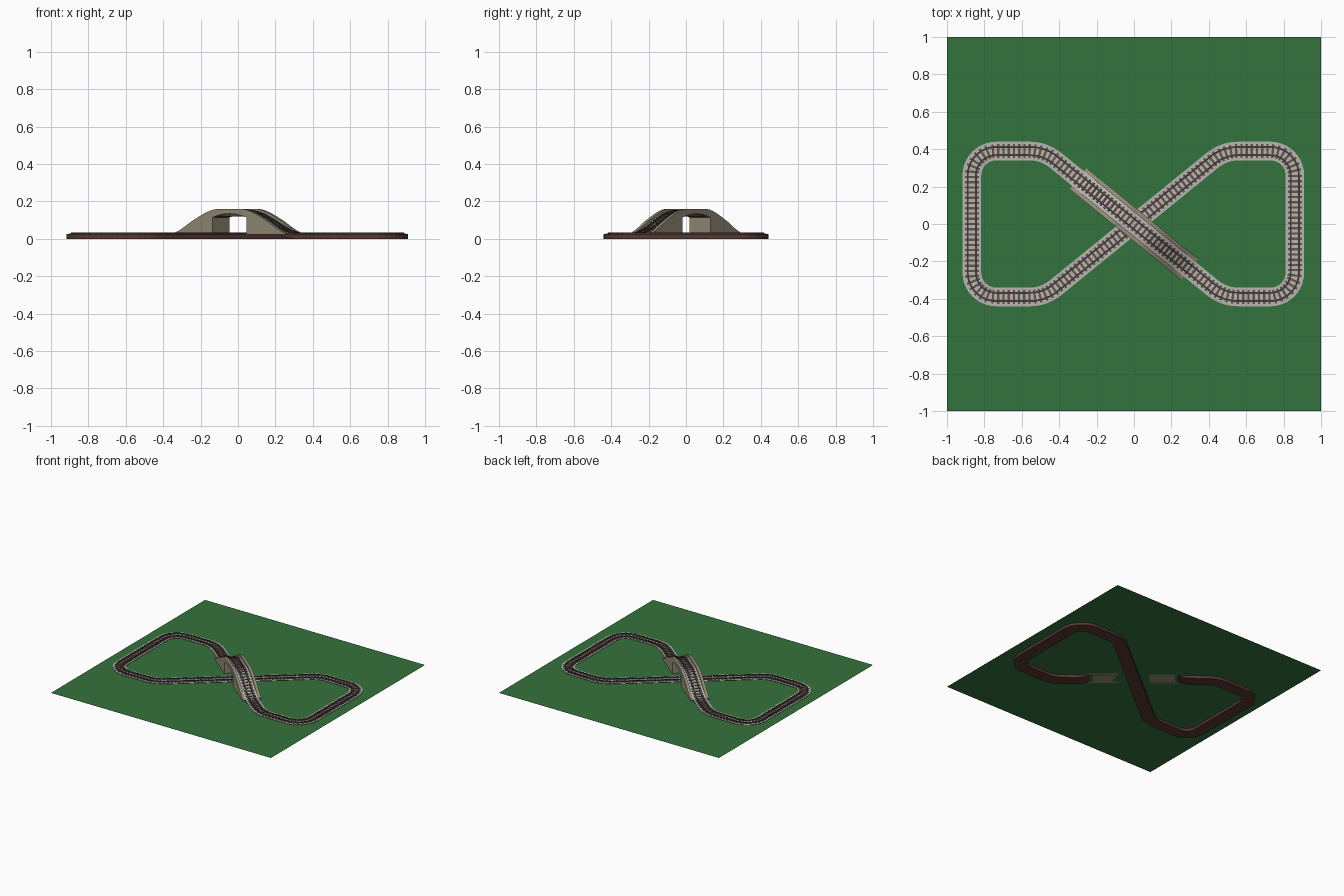
import bpy, bmesh, math
from mathutils import Vector, Matrix

cube = bpy.data.objects.get("Cube")
if cube:
    bpy.data.objects.remove(cube)


def material(name, rgb):
    m = bpy.data.materials.new(name)
    m.diffuse_color = (*rgb, 1)
    m.use_nodes = True
    m.node_tree.nodes["Principled BSDF"].inputs["Base Color"].default_value = (*rgb, 1)
    return m


GRASS = material("grass green", (0.036, 0.17, 0.047))
GRAVEL = material("gravel grey", (0.48, 0.47, 0.45))
EARTH = material("bed brown", (0.095, 0.038, 0.03))
WOOD = material("sleeper brown", (0.14, 0.08, 0.058))
STEEL = material("rail dark grey", (0.045, 0.042, 0.042))
STONE = material("bridge stone", (0.30, 0.265, 0.19))

GROUND = 0.022      # grass level
TOP = 0.025         # gravel level away from the bridge
RISE = 0.12         # bridge height
RAMP = 0.426        # half length of the raised track
WALL = 0.385        # half length of the bridge walls
OPEN = 0.117        # half width of the underpass


def finish(name, bm, *mats):
    bmesh.ops.recalc_face_normals(bm, faces=bm.faces)
    me = bpy.data.meshes.new(name)
    bm.to_mesh(me)
    bm.free()
    for m in mats:
        me.materials.append(m)
    ob = bpy.data.objects.new(name, me)
    bpy.context.scene.collection.objects.link(ob)
    return ob


def deck(s):
    """Gravel height at distance s from the crossing, along the bridge."""
    t = max(0, min(1, (RAMP - abs(s)) / (RAMP - 0.07)))
    return TOP + RISE * t * t * (3 - 2 * t)


# Track centre line: corner points with fillet radii
X, XL, XR, Y = 0.48, -0.867, 0.86, 0.39
WIDE, TIGHT = 0.22, 0.13
corners = [(-X, Y, WIDE), (X, -Y, WIDE), (XR, -Y, TIGHT), (XR, Y, TIGHT),
           (X, Y, WIDE), (-X, -Y, WIDE), (XL, -Y, TIGHT), (XL, Y, TIGHT)]
U = Vector((X, -Y, 0)).normalized()      # along the bridge
N = Vector((-U.y, U.x, 0))               # across the bridge


def fillet(i):
    p, a, b = (Vector(corners[k % 8][:2]) for k in (i, i - 1, i + 1))
    r = corners[i % 8][2]
    d0, d1 = (p - a).normalized(), (b - p).normalized()
    turn = d0.angle_signed(d1)           # clockwise positive
    cut = r * math.tan(abs(turn) / 2)
    start = p - d0 * cut
    side = Vector((d0.y, -d0.x)) * math.copysign(1, turn)
    centre = start + side * r
    steps = 10
    return [centre + Matrix.Rotation(-turn * k / steps, 2) @ (start - centre)
            for k in range(steps + 1)]


path = []
for i in range(8):
    arc, following = fillet(i), fillet(i + 1)
    path += [Vector((*p, TOP)) for p in arc[:-1]]
    a, b = arc[-1], following[0]
    count = max(2, int((b - a).length / 0.02))
    for k in range(count):
        q = a.lerp(b, k / count)
        z = deck(q.dot(U.xy)) if i == 0 else TOP
        path.append(Vector((*q, z)))


def sweep(name, left, right, low, high, *mats):
    """Closed rectangular strip that follows the track."""
    bm = bmesh.new()
    rings = []
    for i, p in enumerate(path):
        d = path[(i + 1) % len(path)] - path[i - 1]
        n = Vector((-d.y, d.x, 0)).normalized()
        rings.append([bm.verts.new(p + n * o + Vector((0, 0, h)))
                      for o, h in ((left, low), (right, low), (right, high), (left, high))])
    for i, r in enumerate(rings):
        q = rings[(i + 1) % len(rings)]
        for k in range(4):
            bm.faces.new((r[k], r[(k + 1) % 4], q[(k + 1) % 4], q[k]))
    return finish(name, bm, *mats)


# Track bed: brown sides, gravel on top
bed = sweep("track_bed", -0.05, 0.05, -TOP, 0, EARTH, GRAVEL)
for f in bed.data.polygons:
    f.material_index = int(f.normal.z > 0.5)

# Rails
for label, o in (("left", 0.022), ("right", -0.022)):
    sweep(label + "_rail", o - 0.005, o + 0.005, 0.001, 0.008, STEEL)

# Sleepers, evenly spaced along the track
bm = bmesh.new()
lengths = [(path[(i + 1) % len(path)] - p).length for i, p in enumerate(path)]
total = sum(lengths)
number = round(total / 0.028)
i, done = 0, 0
for k in range(number):
    want = total * k / number
    while done + lengths[i] < want:
        done += lengths[i]
        i += 1
    a, b = path[i], path[(i + 1) % len(path)]
    d = (b - a).normalized()
    n = Vector((-d.y, d.x, 0)).normalized()
    frame = Matrix((d, n, d.cross(n))).transposed().to_4x4()
    mid = a.lerp(b, (want - done) / lengths[i]) + Vector((0, 0, 0.002))
    bmesh.ops.create_cube(bm, size=1, matrix=Matrix.Translation(mid) @ frame
                          @ Matrix.Diagonal((0.012, 0.074, 0.005, 1)))
finish("sleepers", bm, WOOD)


def slab(name, outline, inner, outer):
    """Extrude an outline of (along, height) points across the bridge."""
    bm = bmesh.new()
    face = bm.faces.new([bm.verts.new(U * s + N * inner + Vector((0, 0, z)))
                         for s, z in outline])
    new = bmesh.ops.extrude_face_region(bm, geom=[face])["geom"]
    bmesh.ops.translate(bm, vec=N * (outer - inner),
                        verts=[v for v in new if isinstance(v, bmesh.types.BMVert)])
    return finish(name, bm, STONE)


def spread(a, b, count):
    return [a + (b - a) * k / count for k in range(count + 1)]


# Side walls with an arched underpass
crest = [(s, deck(s) + 0.015 * min(1, (WALL - abs(s)) / 0.12))
         for s in spread(-WALL, WALL, 40)]
arch = [(s, 0.114 + 0.02 * (1 - (s / OPEN) ** 2)) for s in spread(OPEN, -OPEN, 12)]
outline = crest + [(WALL, GROUND), (OPEN, GROUND)] + arch + [(-OPEN, GROUND), (-WALL, GROUND)]
slab("back_wall", outline, 0.05, 0.0725)
slab("front_wall", outline, -0.05, -0.0725)

# Abutments that carry the deck on both sides of the underpass
for label, sign in (("left", 1), ("right", -1)):
    tops = [(sign * s, deck(s) - 0.012) for s in spread(OPEN, 0.31, 12)]
    slab(label + "_abutment", tops + [(sign * 0.31, GROUND), (sign * OPEN, GROUND)],
         -0.051, 0.051)

# Grass sheet
bm = bmesh.new()
bmesh.ops.create_grid(bm, x_segments=1, y_segments=1, size=1,
                      matrix=Matrix.Translation((0, 0, GROUND)))
finish("grass", bm, GRASS)
